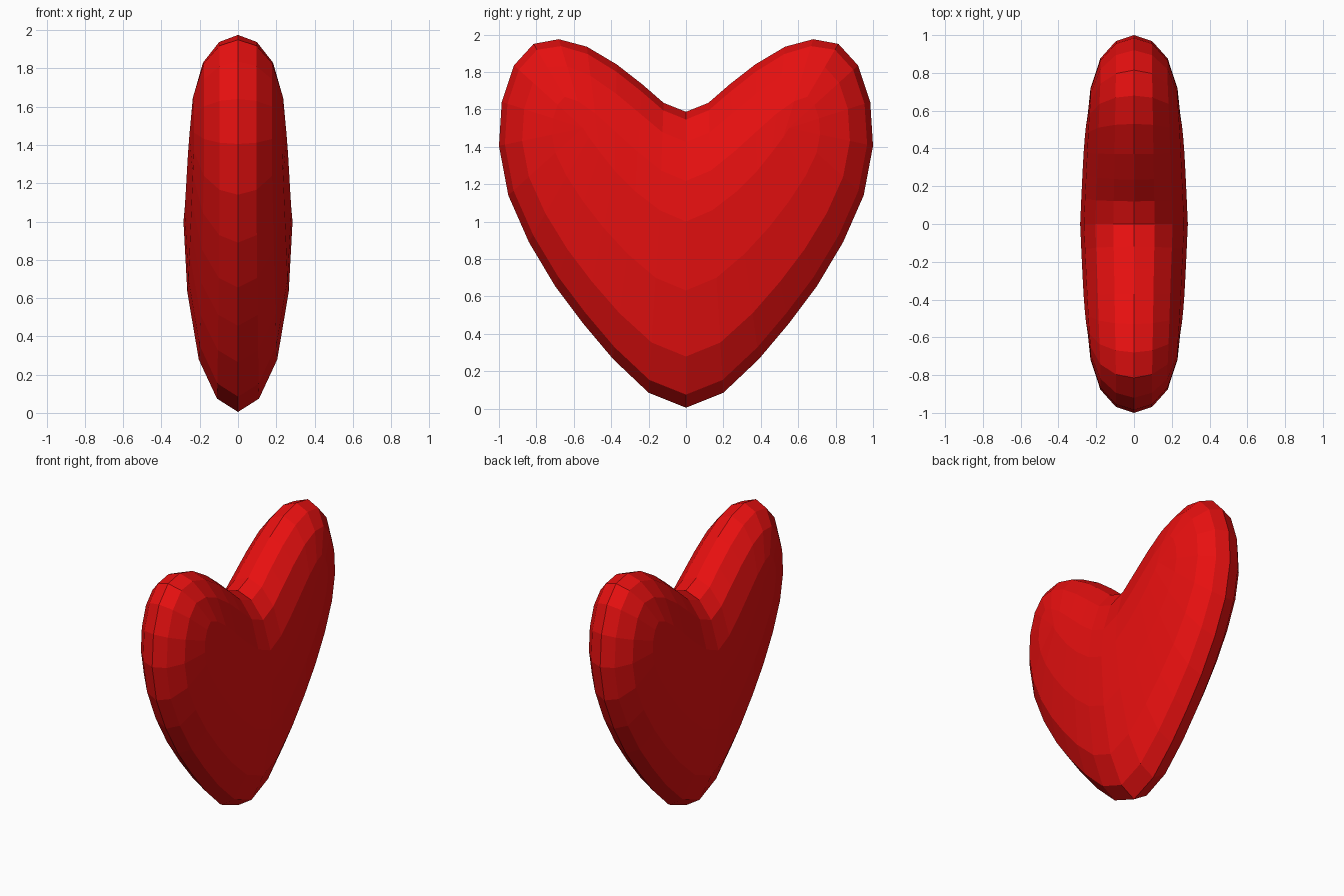
import bpy, bmesh

if "Cube" in bpy.data.objects:
    bpy.data.objects.remove(bpy.data.objects["Cube"])

# Half outline of the heart in the y-z plane, bottom tip round to the top notch
outline = [(0, 0.005), (0.2, 0.085), (0.39, 0.265), (0.55, 0.455), (0.7, 0.655),
           (0.84, 0.89), (0.95, 1.14), (1.0, 1.405), (0.985, 1.64), (0.92, 1.835),
           (0.815, 1.95), (0.68, 1.975), (0.53, 1.935), (0.37, 1.84), (0.235, 1.735),
           (0.12, 1.635), (0, 1.587)]
# Crest line of the cushion, from the centre out into the lobe
crest = [(0, 1.0), (0.14, 1.06), (0.27, 1.16), (0.38, 1.27), (0.46, 1.37),
         (0.52, 1.45), (0.55, 1.5)]
# Rounded cross-section: (fraction from outline to crest, half thickness)
rings = [(0, 0), (0.07, 0.11), (0.275, 0.205), (0.63, 0.265), (1, 0.285)]

bm = bmesh.new()
grid = []
for t, x in rings:
    row = []
    for k, (y, z) in enumerate(outline):
        m = min(k, 16 - k, 6)
        cy, cz = crest[m]
        thin = 1 - 0.13 * m / 6
        row.append(bm.verts.new((x * thin, y + (cy - y) * t, z + (cz - z) * t)))
    grid.append(row)
for a, b in zip(grid, grid[1:]):
    for k in range(len(outline) - 1):
        bm.faces.new((a[k], a[k + 1], b[k + 1], b[k]))
bmesh.ops.remove_doubles(bm, verts=bm.verts, dist=0.0005)

mesh = bpy.data.meshes.new("heart")
bm.to_mesh(mesh)
bm.free()
heart = bpy.data.objects.new("heart", mesh)
bpy.context.collection.objects.link(heart)

# Mirror the quarter across thickness and width
mirror = heart.modifiers.new("mirror", 'MIRROR')
mirror.use_axis = (True, True, False)
mirror.use_clip = True
mirror.merge_threshold = 0.001

# Red material
red = bpy.data.materials.new("red")
red.diffuse_color = (0.8, 0.005, 0.005, 1)
red.use_nodes = True
red.node_tree.nodes["Principled BSDF"].inputs["Base Color"].default_value = red.diffuse_color
mesh.materials.append(red)
